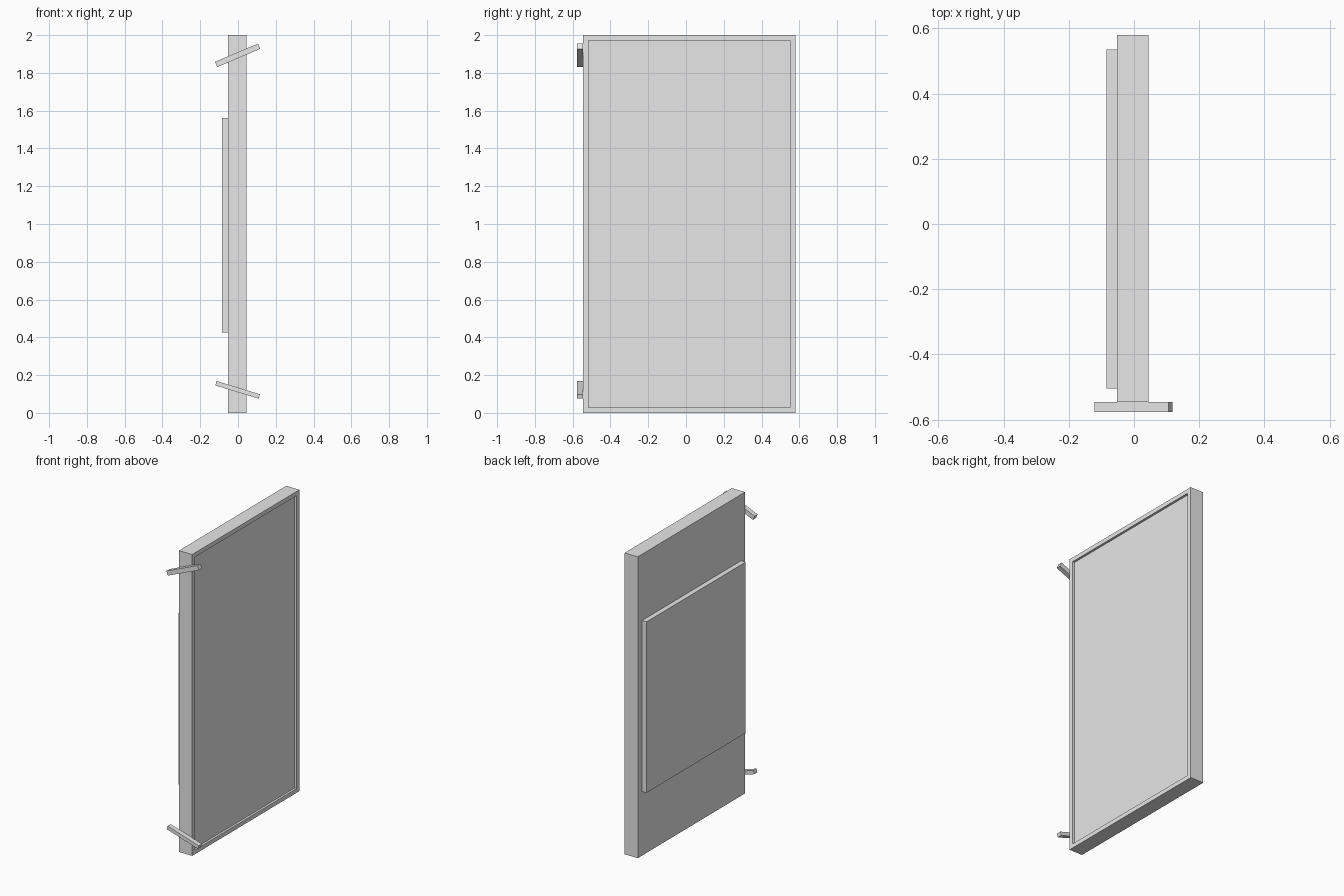
import bpy
import bmesh
import math
from mathutils import Matrix, Vector

cube = bpy.data.objects.get("Cube")
if cube:
    bpy.data.objects.remove(cube, do_unlink=True)

grey = bpy.data.materials.new("light_grey")
grey.use_nodes = True
colour = (0.8, 0.8, 0.8, 1.0)
grey.diffuse_color = colour
grey.node_tree.nodes["Principled BSDF"].inputs["Base Color"].default_value = colour


def box(name, low, high, angle=0.0, recess=None):
    """Box between two corners, turned about y, with an optional recess in its +x face."""
    low, high = Vector(low), Vector(high)
    size, centre = high - low, (low + high) / 2
    bm = bmesh.new()
    bmesh.ops.create_cube(bm, size=1, matrix=Matrix.Diagonal((*size, 1)))
    if recess:
        border, depth = recess
        bm.normal_update()
        face = max(bm.faces, key=lambda f: f.normal.x)
        bmesh.ops.inset_individual(bm, faces=[face], thickness=border)
        # Extrude the inner panel inwards so the recess has square walls
        inner = bmesh.ops.extrude_discrete_faces(bm, faces=[face])["faces"][0]
        bmesh.ops.translate(bm, verts=inner.verts, vec=(-depth, 0, 0))
    mesh = bpy.data.meshes.new(name)
    bm.to_mesh(mesh)
    bm.free()
    mesh.materials.append(grey)
    obj = bpy.data.objects.new(name, mesh)
    obj.location = centre
    obj.rotation_euler.y = math.radians(angle)
    bpy.context.collection.objects.link(obj)
    return obj


# Main slab with a shallow recessed panel
box("panel_frame", (-0.052, -0.545, 0), (0.045, 0.58, 2), recess=(0.04, 0.015))

# Raised plate on the other side
box("back_plate", (-0.085, -0.505, 0.425), (-0.052, 0.535, 1.56))

# Tilted bars on the narrow front edge
for name, z, length, thick, angle in (("upper_bar", 1.893, 0.247, 0.03, -23),
                                      ("lower_bar", 0.122, 0.24, 0.024, 17)):
    box(name, (-length / 2 - 0.002, -0.577, z - thick / 2),
        (length / 2 - 0.002, -0.545, z + thick / 2), angle)
